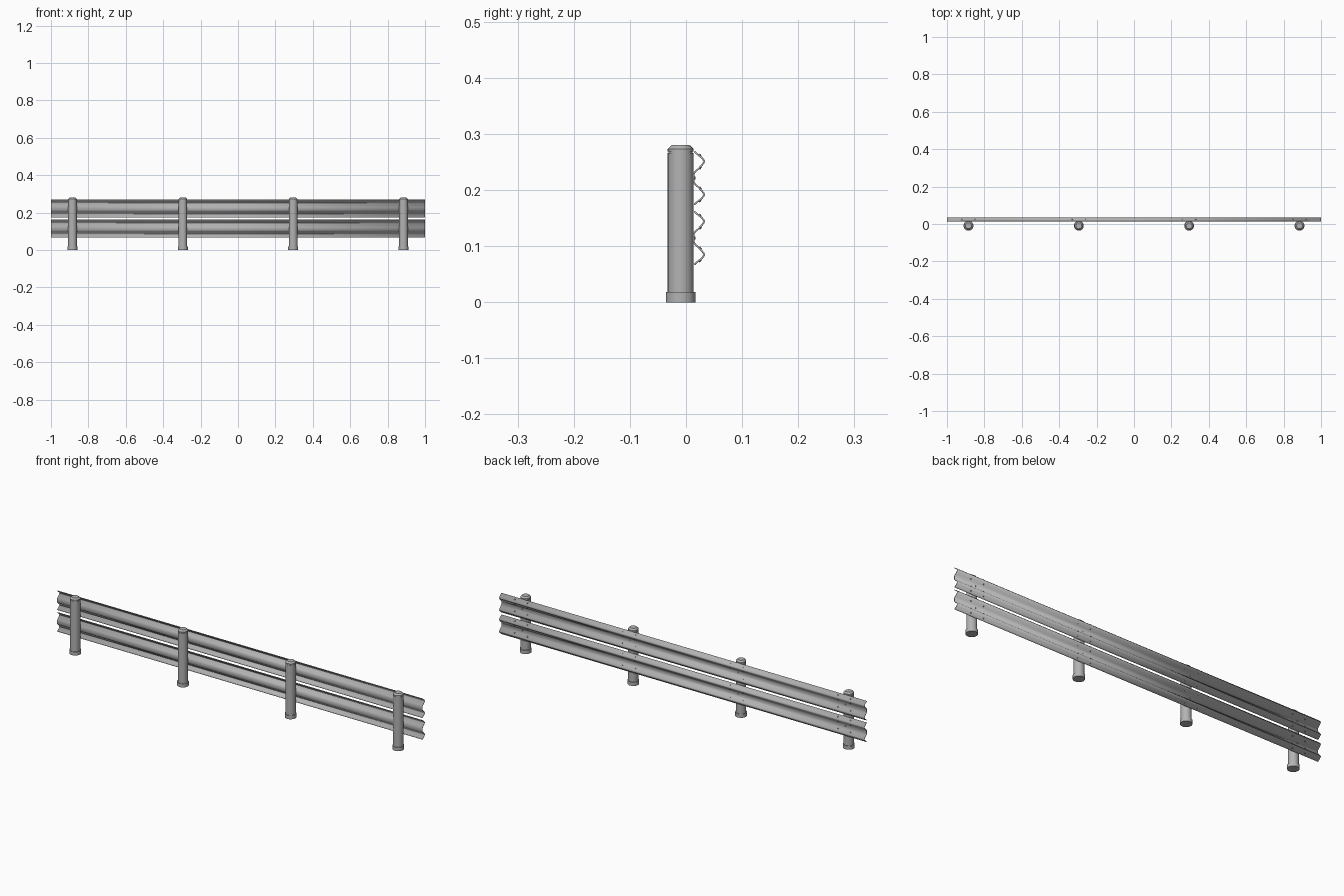
import bpy, bmesh, math
from mathutils import Vector

cube = bpy.data.objects.get("Cube")
if cube:
    bpy.data.objects.remove(cube)

steel = bpy.data.materials.new("galvanised grey")
steel.use_nodes = True
steel.diffuse_color = (0.45, 0.45, 0.45, 1)
steel.node_tree.nodes["Principled BSDF"].inputs["Base Color"].default_value = (0.45, 0.45, 0.45, 1)

POSTS = [-0.885, -0.295, 0.295, 0.885]
POST_Y = -0.0095


def finish(name, bm):
    bmesh.ops.recalc_face_normals(bm, faces=bm.faces)
    mesh = bpy.data.meshes.new(name)
    bm.to_mesh(mesh)
    bm.free()
    mesh.materials.append(steel)
    obj = bpy.data.objects.new(name, mesh)
    bpy.context.collection.objects.link(obj)
    bpy.ops.object.select_all(action='DESELECT')
    obj.select_set(True)
    bpy.context.view_layer.objects.active = obj
    bpy.ops.object.shade_smooth_by_angle(angle=math.radians(35))
    return obj


# Lathe a closed profile of (radius, height) pairs around a vertical axis
def lathe(name, profile, x, y, sides=24):
    bm = bmesh.new()
    rings = [[bm.verts.new((x + r * math.cos(math.tau * i / sides),
                            y + r * math.sin(math.tau * i / sides), z))
              for i in range(sides)] for r, z in profile]
    for a, b in zip(rings, rings[1:]):
        for i in range(sides):
            j = (i + 1) % sides
            bm.faces.new((a[i], a[j], b[j], b[i]))
    bm.faces.new(rings[0])
    bm.faces.new(rings[-1])
    return finish(name, bm)


# Posts with a base collar, and a chamfered cap above a narrow groove
for n, x in enumerate(POSTS, 1):
    lathe(f"post_{n}", [(0.0265, 0), (0.0265, 0.018), (0.0232, 0.018), (0.0232, 0.266),
                        (0.0215, 0.266), (0.0215, 0.269), (0.0232, 0.269),
                        (0.0232, 0.273), (0.016, 0.28)], x, POST_Y)

# Double-wave rail section: distance from rail middle, depth
half = [(0.007, 0.0155), (0.011, 0.018), (0.015, 0.023), (0.021, 0.0285), (0.026, 0.0325),
        (0.0295, 0.034), (0.033, 0.0325), (0.038, 0.0285), (0.043, 0.022), (0.0485, 0.0155)]
section = [(-u, y) for u, y in reversed(half)] + half

for rail, mid in (("upper", 0.2215), ("lower", 0.1145)):
    bm = bmesh.new()
    ends = [[bm.verts.new((x, y, mid + u)) for u, y in section] for x in (-1, 1)]
    for i in range(len(section) - 1):
        bm.faces.new((ends[0][i], ends[1][i], ends[1][i + 1], ends[0][i + 1]))
    obj = finish(f"{rail}_rail", bm)
    # Grow the sheet inwards, towards the posts
    if obj.data.polygons[0].normal.y < 0:
        obj.data.flip_normals()
    sheet = obj.modifiers.new("sheet thickness", 'SOLIDIFY')
    sheet.thickness = 0.003
    sheet.offset = -1

    # Bolt heads on the wave slopes and in the valley beside each post
    bm = bmesh.new()
    for x in POSTS:
        spots = [(dx, s * u, y, Vector((0, 0.75, s * lean)))
                 for dx in (-0.035, 0.035) for s in (-1, 1)
                 for u, y, lean in ((0.018, 0.0257, -0.66), (0.0405, 0.0252, 0.66))]
        spots.append((0, 0, 0.0155, Vector((0, 1, 0))))
        for dx, u, y, normal in spots:
            head = bmesh.ops.create_cone(bm, cap_ends=True, segments=8, radius1=0.0035,
                                         radius2=0.0025, depth=0.003)["verts"]
            turn = Vector((0, 0, 1)).rotation_difference(normal.normalized())
            for v in head:
                v.co = turn @ v.co + Vector((x + dx, y, mid + u))
    finish(f"{rail}_rail_bolts", bm)
